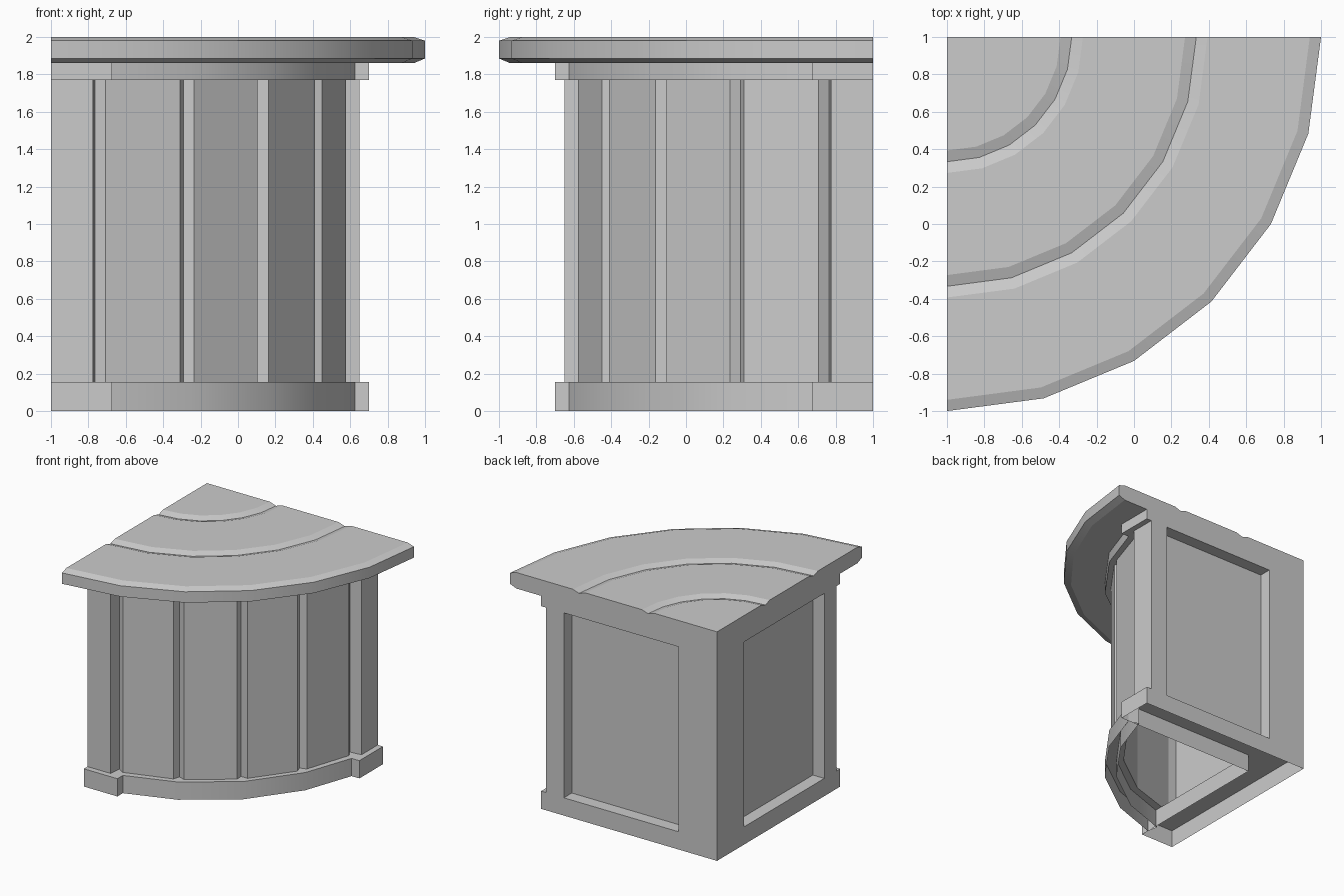
import bpy, bmesh
from math import sin, cos, radians

if "Cube" in bpy.data.objects:
    bpy.data.objects.remove(bpy.data.objects["Cube"], do_unlink=True)

grey = bpy.data.materials.new("plain grey")
grey.use_nodes = True
grey.diffuse_color = (0.6, 0.6, 0.6, 1)
grey.node_tree.nodes["Principled BSDF"].inputs["Base Color"].default_value = (0.6, 0.6, 0.6, 1)


def place(u, v, z):
    """Offsets u and v run from the square corner along +x and -y."""
    return (u - 1, 1 - v, z)


def polar(radius, degrees):
    return (radius * sin(radians(degrees)), radius * cos(radians(degrees)))


def finish(name, bm, angle=None):
    bmesh.ops.remove_doubles(bm, verts=bm.verts, dist=0.0001)
    bmesh.ops.recalc_face_normals(bm, faces=bm.faces)
    mesh = bpy.data.meshes.new(name)
    bm.to_mesh(mesh)
    bm.free()
    mesh.materials.append(grey)
    obj = bpy.data.objects.new(name, mesh)
    bpy.context.collection.objects.link(obj)
    if angle:
        bpy.ops.object.select_all(action='DESELECT')
        obj.select_set(True)
        bpy.context.view_layer.objects.active = obj
        bpy.ops.object.shade_smooth_by_angle(angle=radians(angle))


def prism(name, outline, z0, z1, bottom=True, angle=None):
    """Extrude an outline upwards, optionally leaving the underside open."""
    bm = bmesh.new()
    low = [bm.verts.new(place(u, v, z0)) for u, v in outline]
    high = [bm.verts.new(place(u, v, z1)) for u, v in outline]
    for i in range(len(outline)):
        j = (i + 1) % len(outline)
        bm.faces.new((low[i], low[j], high[j], high[i]))
    bm.faces.new(high)
    if bottom:
        bm.faces.new(low)
    finish(name, bm, angle)


def mirrored(half):
    """Complete an outline that is symmetric about the diagonal."""
    return half + [(v, u) for u, v in reversed(half)]


# Plinth and cornice: an L along the two straight sides plus a curved band
LEG, REACH = 0.325, 1.70
corner_l = mirrored([(0, REACH), (LEG, REACH), (LEG, LEG)])[:3] + [(REACH, LEG), (REACH, 0), (0, 0)]
arc = [11.3, 27, 45, 63, 78.7]
band = [polar(1.657, a) for a in arc] + [polar(1.56, a) for a in reversed(arc)]
for part, z0, z1, closed in (("plinth", 0, 0.155, False), ("cornice", 1.77, 1.865, True)):
    prism(part + "_straight_sides", corner_l, z0, z1, closed)
    prism(part + "_curved_front", band, z0, z1, closed, 25)

# Curved front wall: flat boards separated by V grooves, with a post at each end
outer = [(0, 1.65), (0.225, 1.65), (0.235, 1.545)]
for centre in (18, 36, 54, 72):
    outer += [polar(1.605, centre - 7.5), polar(1.605, centre + 7.5)]
    if centre < 72:
        outer.append(polar(1.56, centre + 9))
outer += [(1.545, 0.235), (1.65, 0.225), (1.65, 0)]
inner = [(1.48, 0), (1.48, 0.225)] + [polar(1.5, a) for a in (63, 45, 27)] + [(0.225, 1.48), (0, 1.48)]
prism("front_boards", outer + inner, 0.155, 1.77)

# Back walls: corner post with a recessed panel on each straight side
back = mirrored([(0, 0.37), (0.11, 0.37), (0.11, 1.49), (0.14, 1.49), (0.14, 0.14)])
back = back[:5] + back[6:] + [(0, 0)]
prism("back_panels", back, 0.155, 1.77)

# Countertop: a chamfered and grooved profile swept through a quarter turn
profile = [(0, 1.86), (1.94, 1.86), (2, 1.885), (2, 1.98), (1.94, 2)]
for radius in (1.333, 0.667):
    profile += [(radius + 0.06, 2), (radius, 1.98), (radius - 0.06, 2)]
profile.append((0, 2))
bm = bmesh.new()
STEPS = 6
rows = [[bm.verts.new(place(*polar(r, 90 * s / STEPS), z)) for r, z in profile]
        for s in range(STEPS + 1)]
for a, b in zip(rows, rows[1:]):
    for i in range(len(profile) - 1):
        bm.faces.new((a[i], b[i], b[i + 1], a[i + 1]))
bm.faces.new(rows[0])
bm.faces.new(rows[-1])
finish("countertop", bm, 16.5)
